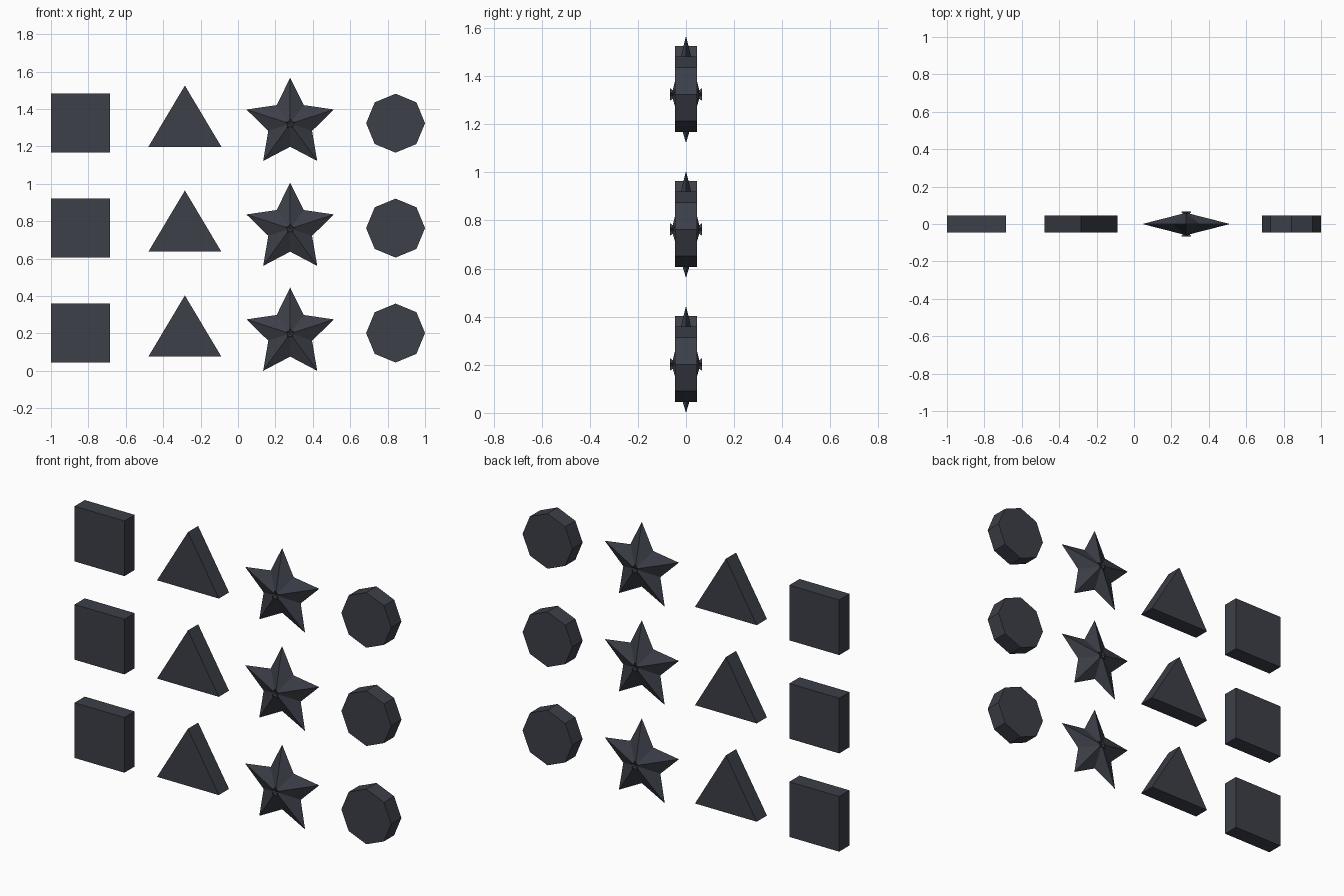
import bpy, bmesh
from math import sin, cos, pi

if "Cube" in bpy.data.objects:
    bpy.data.objects.remove(bpy.data.objects["Cube"])

slate = bpy.data.materials.new("dark_slate")
slate.diffuse_color = (0.045, 0.05, 0.065, 1)
slate.use_nodes = True
slate.node_tree.nodes["Principled BSDF"].inputs["Base Color"].default_value = slate.diffuse_color
HALF = 0.046                     # half thickness of the flat plates
ROWS = (0.202, 0.763, 1.324)     # centre height of each row


def finish(bm, name, x, z):
    bmesh.ops.recalc_face_normals(bm, faces=bm.faces)
    mesh = bpy.data.meshes.new(name)
    bm.to_mesh(mesh)
    bm.free()
    mesh.materials.append(slate)
    ob = bpy.data.objects.new(name, mesh)
    ob.location = (x, 0, z)
    bpy.context.collection.objects.link(ob)


def plate(name, outline, x, z):
    """Flat outline in x/z, extruded through y."""
    bm = bmesh.new()
    face = bm.faces.new([bm.verts.new((px, -HALF, pz)) for px, pz in outline])
    ext = bmesh.ops.extrude_face_region(bm, geom=[face], use_keep_orig=True)
    verts = [v for v in ext["geom"] if isinstance(v, bmesh.types.BMVert)]
    bmesh.ops.translate(bm, verts=verts, vec=(0, 2 * HALF, 0))
    finish(bm, name, x, z)


def star(name, x, z):
    """Five-pointed faceted star, ridged on both sides, with a small crown hub."""
    bm = bmesh.new()

    def ring(r_out, r_in, y):
        out = []
        for i in range(10):
            r, a = (r_in if i % 2 else r_out), i * pi / 5
            out.append(bm.verts.new((r * sin(a), y, r * cos(a))))
        return out

    outline = ring(0.246, 0.123, 0)
    for side in (-1, 1):
        rings = [outline, ring(0.02, 0.01, side * 0.055), ring(0.028, 0.014, side * 0.066)]
        hub = bm.verts.new((0, side * 0.058, 0))
        for i in range(10):
            j = (i + 1) % 10
            for a, b in zip(rings, rings[1:]):
                bm.faces.new((a[i], a[j], b[j], b[i]))
            bm.faces.new((rings[-1][i], rings[-1][j], hub))
    finish(bm, name, x, z)


S = 0.1575
square = [(-S, -S), (S, -S), (S, S), (-S, S)]
triangle = [(-0.195, -0.126), (0.195, -0.126), (0, 0.201)]
octagon = [(S * cos(i * pi / 4), S * sin(i * pi / 4)) for i in range(8)]

# three identical rows of four shapes
for n, z in enumerate(ROWS, 1):
    plate(f"square_plate_{n}", square, -0.8425, z)
    plate(f"triangle_plate_{n}", triangle, -0.284, z)
    star(f"faceted_star_{n}", 0.279, z - 0.003)
    plate(f"octagon_plate_{n}", octagon, 0.8425, z)
